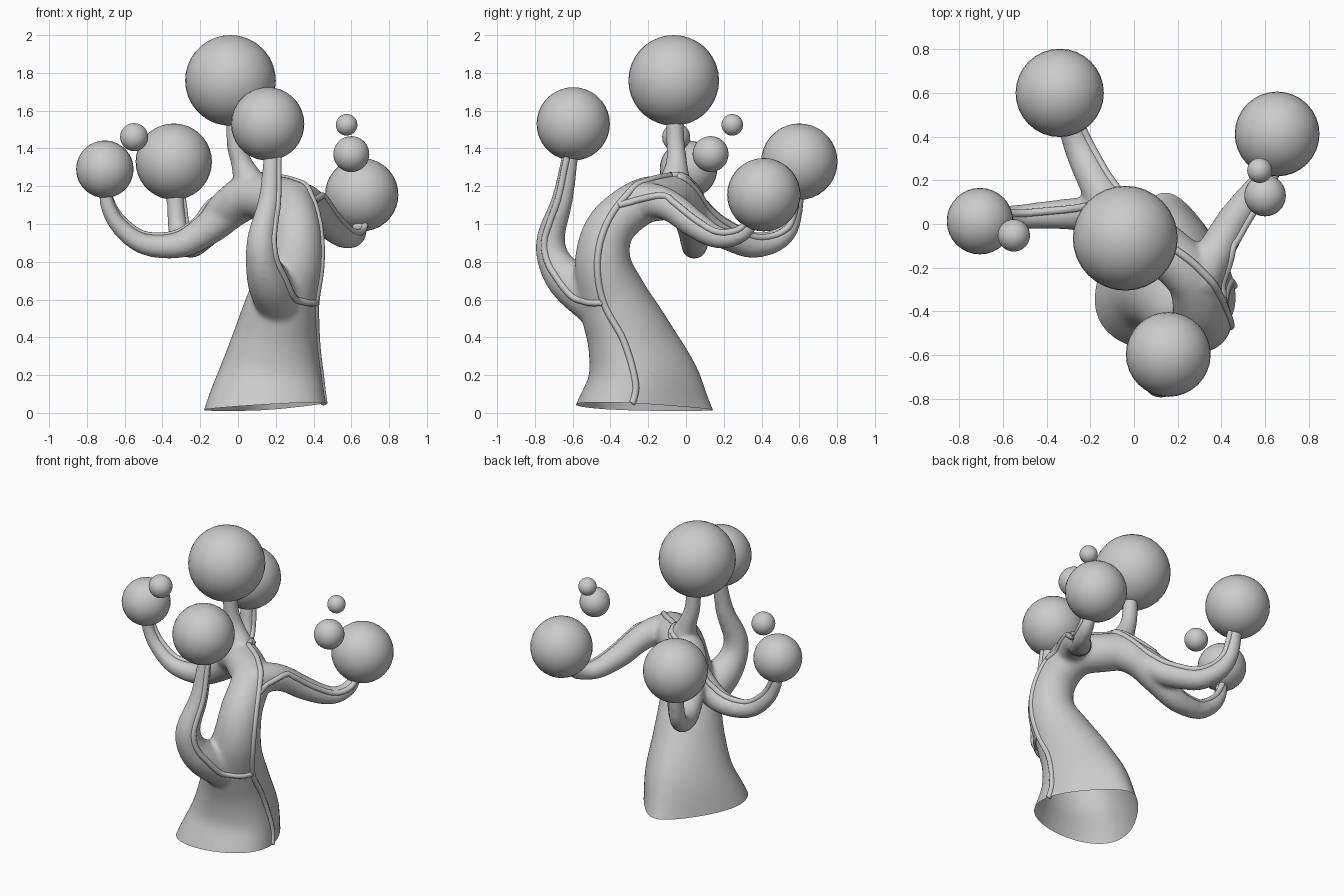
import bpy, bmesh, math
from mathutils import Vector

if "Cube" in bpy.data.objects:
    bpy.data.objects.remove(bpy.data.objects["Cube"])


def spline(pts, n=8):
    """Smooth Catmull-Rom samples through points (x, y, z, radius)."""
    p = [Vector(q) for q in pts]
    p = [p[0] * 2 - p[1]] + p + [p[-1] * 2 - p[-2]]
    out = []
    for i in range(1, len(p) - 2):
        a, b, c, d = p[i - 1:i + 3]
        for k in range(n):
            t = k / n
            out.append(0.5 * (2 * b + (c - a) * t + (2 * a - 5 * b + 4 * c - d) * t * t
                              + (3 * b - a - 3 * c + d) * t ** 3))
    return out + [p[-2]]


def tangents(s):
    last = len(s) - 1
    return [(s[min(i + 1, last)].to_3d() - s[max(i - 1, 0)].to_3d()).normalized()
            for i in range(len(s))]


def tube(bm, s, sides, level=0):
    """Closed tube along samples; rings below height level turn flat and wide at the front."""
    tan = tangents(s)
    flat = [0] * len(s)
    if level:
        for i, q in enumerate(s):
            w = min(1, max(0, q.z / level))
            tan[i] = Vector((0, 0, 1)).lerp(tan[i], w).normalized()
            flat[i] = 1 - w
    u = tan[0].orthogonal().normalized()
    rings = []
    for i, q in enumerate(s):
        if i:
            u = tan[i - 1].rotation_difference(tan[i]) @ u
        v = tan[i].cross(u)
        c = .45 * flat[i]
        ring = []
        for k in range(sides):
            a = 2 * math.pi * k / sides
            o = u * math.cos(a) + v * math.sin(a)
            o.x *= (1 - c * o.y) / (1 + c * c / 3)
            o.y *= 1 + .16 * flat[i] ** 2
            ring.append(bm.verts.new(q.to_3d() + o * q[3]))
        rings.append(ring)
    for r0, r1 in zip(rings, rings[1:]):
        for k in range(sides):
            m = (k + 1) % sides
            bm.faces.new((r0[k], r0[m], r1[m], r1[k]))
    bm.faces.new(rings[0][::-1])
    bm.faces.new(rings[-1])


def make(name, bm):
    me = bpy.data.meshes.new(name)
    bm.to_mesh(me)
    bm.free()
    ob = bpy.data.objects.new(name, me)
    bpy.context.collection.objects.link(ob)
    return ob


def smooth(ob):
    for f in ob.data.polygons:
        f.use_smooth = True


# Trunk and branches as (x, y, z, radius)
trunk = [(.14, -.22, -.12, .35), (.147, -.225, .03, .318), (.168, -.225, .2, .275),
         (.198, -.295, .4, .226), (.24, -.385, .6, .188), (.30, -.44, .8, .15),
         (.308, -.40, .98, .13), (.27, -.25, 1.11, .122), (.14, -.12, 1.14, .12),
         (.03, -.04, 1.14, .11), (-.05, .02, 1.08, .09)]
arms = {
    "front": [(.25, -.36, .44, .10), (.225, -.455, .57, .128), (.165, -.61, .69, .115),
              (.13, -.695, .8, .09), (.125, -.715, .93, .075), (.165, -.655, 1.13, .057),
              (.18, -.61, 1.38, .043)],
    "crown": [(.10, -.08, 1.12, .10), (.06, -.06, 1.22, .085), (.02, -.05, 1.32, .058),
              (-.01, -.055, 1.42, .05), (-.02, -.06, 1.58, .046)],
    "left": [(.06, -.05, 1.14, .11), (-.03, .01, 1.08, .10), (-.15, .04, .98, .088),
             (-.31, .045, .89, .071), (-.5, .035, .895, .057), (-.63, .03, .99, .047),
             (-.69, .02, 1.1, .04), (-.70, .015, 1.2, .037)],
    "back": [(.02, -.04, 1.14, .11), (-.07, .03, 1.07, .10), (-.14, .13, .99, .085),
             (-.2, .24, .93, .077), (-.25, .35, .89, .07), (-.295, .47, .91, .06),
             (-.32, .55, .99, .052), (-.335, .585, 1.17, .046)],
    "right": [(.29, -.27, 1.12, .11), (.36, -.15, 1.12, .09), (.41, -.06, 1.08, .08),
              (.465, .03, 1.01, .075), (.545, .14, .94, .063), (.605, .22, .925, .053),
              (.64, .31, .96, .044), (.65, .37, 1.06, .038)],
}
bm = bmesh.new()
tube(bm, spline(trunk), 40, .6)
for a in arms.values():
    tube(bm, spline(a), 24)
src = make("body_source", bm)

# Fuse into one smooth body
rm = src.modifiers.new("fuse", 'REMESH')
rm.mode = 'VOXEL'
rm.voxel_size = .014
sm = src.modifiers.new("soften", 'SMOOTH')
sm.factor = .5
sm.iterations = 10
dg = bpy.context.evaluated_depsgraph_get()
bm = bmesh.new()
bm.from_mesh(bpy.data.meshes.new_from_object(src.evaluated_get(dg)))
bpy.data.objects.remove(src)
# Slanted open base
bmesh.ops.bisect_plane(bm, geom=bm.verts[:] + bm.edges[:] + bm.faces[:], dist=1e-5,
                       plane_co=(.145, -.225, .03), plane_no=Vector((-.06, .04, 1)),
                       clear_inner=True)
body = make("trunk_and_branches", bm)
smooth(body)
bpy.context.view_layer.update()


# Vines hugging the bark
def vine(name, pts, r=.018):
    s = spline([(*p, r) for p in pts], 6)
    for q in s:
        hit, loc, nor, _ = body.closest_point_on_mesh(q.to_3d())
        if hit:
            q.xyz = loc - nor * .003
    bm = bmesh.new()
    tube(bm, s, 10)
    smooth(make(name, bm))


def beside(arm, side, start):
    """Points on the surface of a branch, on the given side."""
    s = spline(arms[arm], 2)
    out = []
    for q, t in list(zip(s, tangents(s)))[start:]:
        d = Vector(side)
        out.append(q.to_3d() + (d - t * d.dot(t)).normalized() * q[3])
    return out


vine("trunk_vine", [(.49, -.28, .04), (.46, -.265, .16), (.44, -.33, .38), (.43, -.44, .58),
                    (.45, -.47, .8), (.43, -.42, 1.0), (.38, -.3, 1.17), (.26, -.17, 1.24),
                    (.13, -.08, 1.25)])
vine("front_vine", [(.43, -.44, .58), (.36, -.53, .585), (.28, -.6, .62)]
     + beside("front", (1, -.5, 0), 5))
vine("right_vine", [(.41, -.36, 1.1), (.42, -.25, 1.13)] + beside("right", (.7, -.3, .6), 3))
vine("left_vine", [(.13, -.08, 1.25), (.03, .03, 1.2)] + beside("left", (.1, .3, 1), 4))
vine("back_vine", [(.13, -.05, 1.25), (.05, .06, 1.17)] + beside("back", (.7, .2, .6), 4))

# Round foliage and small floating balls
balls = {
    "crown_foliage": (-.04, -.065, 1.76, .24), "front_foliage": (.157, -.597, 1.53, .194),
    "left_foliage": (-.705, .013, 1.29, .152), "back_foliage": (-.34, .6, 1.33, .202),
    "right_foliage": (.655, .412, 1.155, .194), "left_small_ball": (-.55, -.052, 1.46, .074),
    "right_small_ball": (.6, .13, 1.37, .095), "right_tiny_ball": (.575, .245, 1.525, .057),
}
for name, (x, y, z, r) in balls.items():
    bm = bmesh.new()
    bmesh.ops.create_uvsphere(bm, u_segments=32, v_segments=18, radius=r)
    ob = make(name, bm)
    ob.location = (x, y, z)
    smooth(ob)
